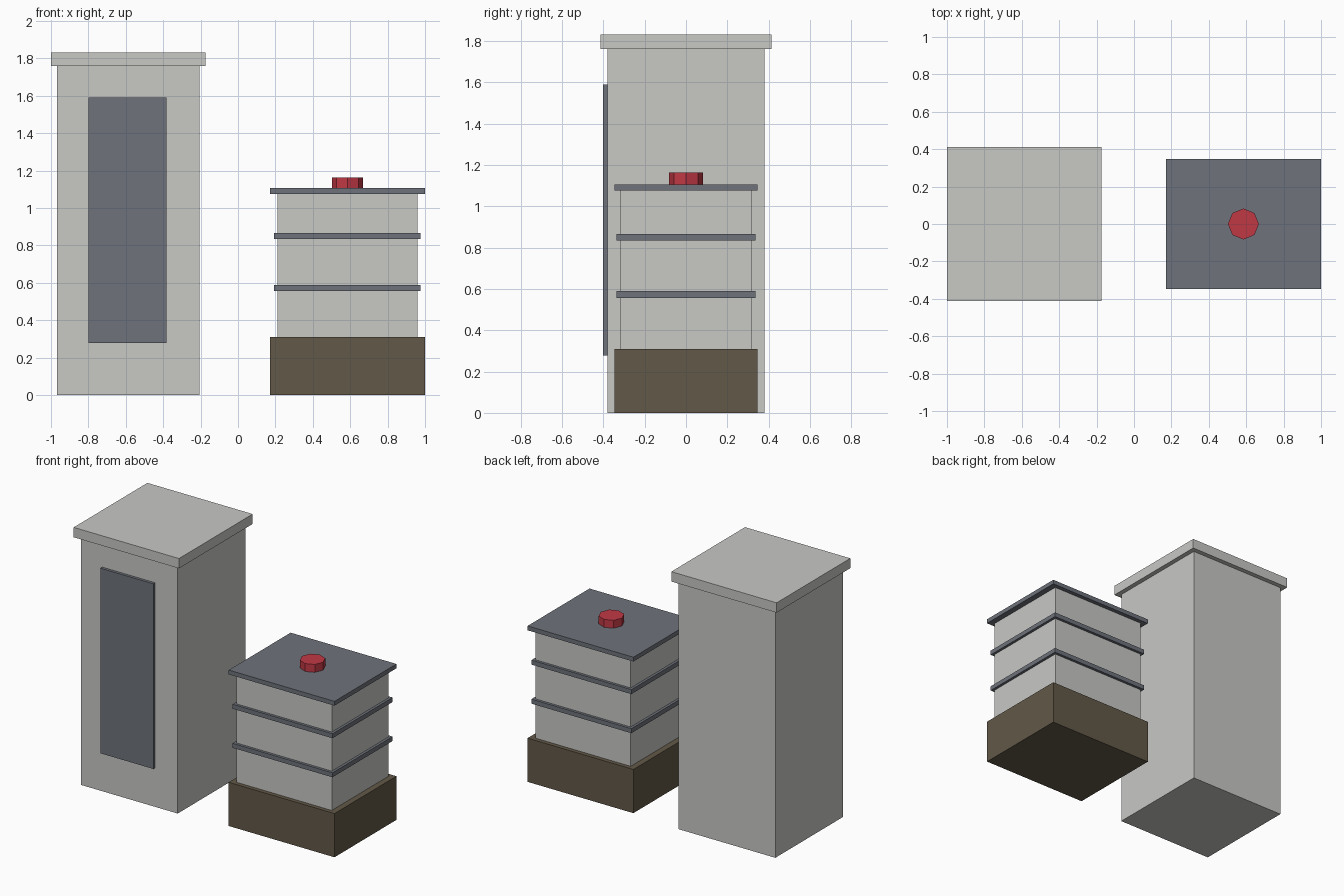
import bpy

cube = bpy.data.objects.get("Cube")
if cube:
    bpy.data.objects.remove(cube, do_unlink=True)


def material(name, rgb):
    mat = bpy.data.materials.new(name)
    mat.use_nodes = True
    mat.diffuse_color = (*rgb, 1)
    mat.node_tree.nodes["Principled BSDF"].inputs["Base Color"].default_value = (*rgb, 1)
    return mat


concrete = material("pale concrete", (0.58, 0.58, 0.56))
slate = material("slate grey", (0.156, 0.171, 0.198))
brown = material("dark brown", (0.122, 0.098, 0.065))
red = material("signal red", (0.53, 0.04, 0.06))


def finish(name, mat):
    obj = bpy.context.object
    obj.name = name
    obj.data.name = name
    obj.data.materials.append(mat)


def box(name, mat, x, width, depth, bottom, top, y=0):
    bpy.ops.mesh.primitive_cube_add(size=1, location=(x, y, (bottom + top) / 2))
    obj = bpy.context.object
    for vert in obj.data.vertices:
        vert.co.x *= width
        vert.co.y *= depth
        vert.co.z *= top - bottom
    finish(name, mat)


# Tall tower with an overhanging cap and a raised front window panel
TOWER_X = -0.587
box("tower_body", concrete, TOWER_X, 0.76, 0.76, 0, 1.76)
box("tower_cap", concrete, TOWER_X, 0.826, 0.826, 1.76, 1.83)
box("tower_window_panel", slate, -0.591, 0.416, 0.02, 0.277, 1.59, y=-0.391)

# Low block on a wide plinth, ringed by floor ledges
BLOCK_X = 0.585
box("block_plinth", brown, BLOCK_X, 0.83, 0.694, 0, 0.31)
box("block_body", concrete, BLOCK_X, 0.747, 0.636, 0.31, 1.075)
for number, bottom in enumerate((0.557, 0.834), 1):
    box(f"floor_ledge_{number}", slate, BLOCK_X, 0.784, 0.674, bottom, bottom + 0.032)
box("block_roof", slate, BLOCK_X, 0.83, 0.694, 1.075, 1.106)

# Eight-sided roof beacon
bpy.ops.mesh.primitive_cylinder_add(vertices=8, radius=0.083, depth=0.056,
                                    location=(BLOCK_X, 0, 1.134))
finish("roof_beacon", red)
